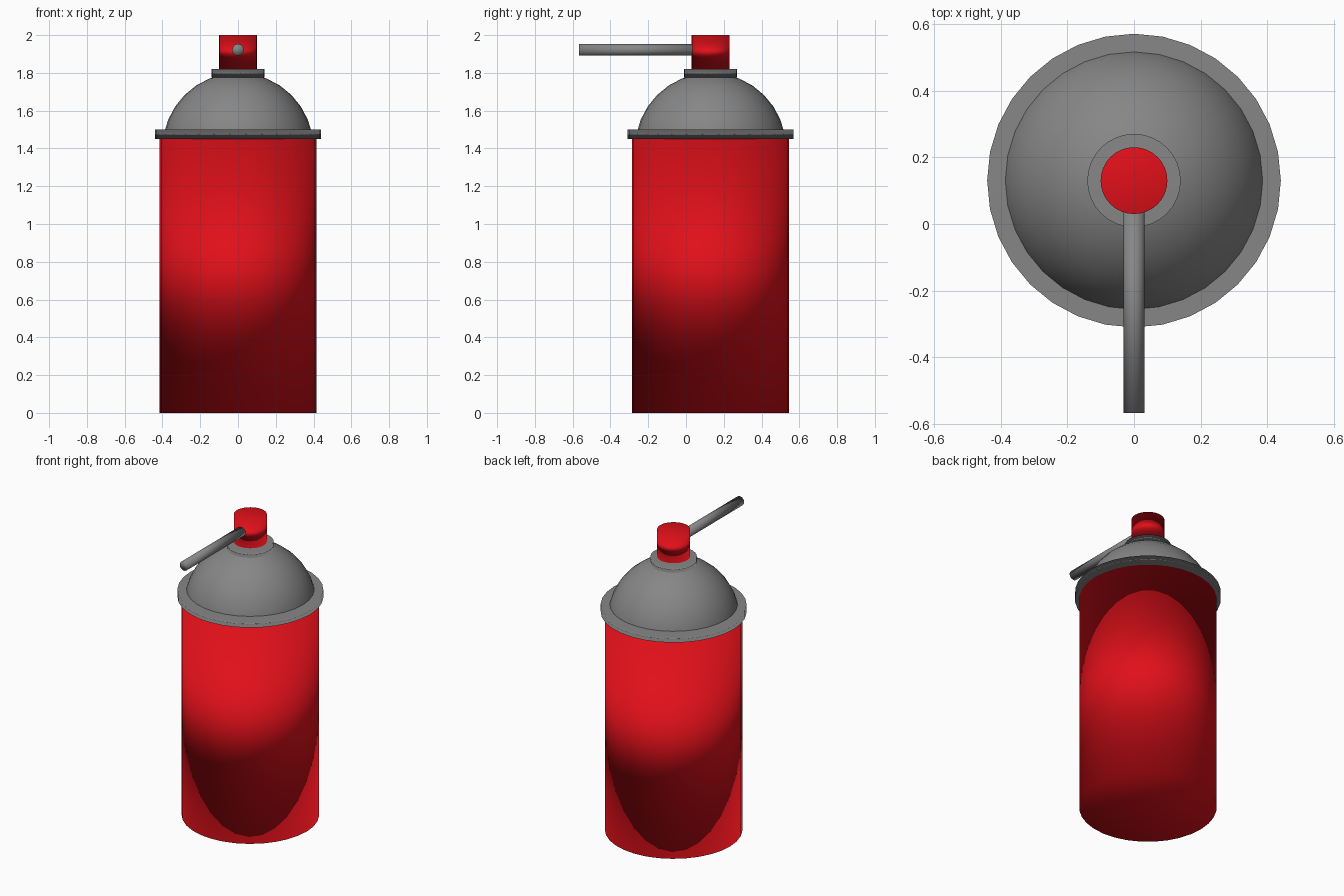
import bpy
from math import radians

if "Cube" in bpy.data.objects:
    bpy.data.objects.remove(bpy.data.objects["Cube"])

CY = 0.13  # the can sits behind the origin because the straw sticks out in front


def paint(name, color):
    mat = bpy.data.materials.new(name)
    mat.diffuse_color = color
    mat.use_nodes = True
    mat.node_tree.nodes["Principled BSDF"].inputs["Base Color"].default_value = mat.diffuse_color
    return mat


red = paint("red_paint", (0.75, 0.005, 0.01, 1))
grey = paint("grey_metal", (0.24, 0.24, 0.24, 1))


def finish(name, mat):
    ob = bpy.context.object
    ob.name = ob.data.name = name
    ob.data.materials.append(mat)
    bpy.ops.object.shade_smooth()
    return ob


def upright(name, radius, z0, z1, mat):
    bpy.ops.mesh.primitive_cylinder_add(vertices=32, radius=radius, depth=z1 - z0,
                                        location=(0, CY, (z0 + z1) / 2))
    ob = finish(name, mat)
    # Soft shading over the edges, led by the large caps
    ob.modifiers.new("soft_shading", "WEIGHTED_NORMAL").mode = "FACE_AREA"


# Can body and rolled rim
upright("can_body", 0.415, 0, 1.45, red)
upright("rim", 0.44, 1.45, 1.5, grey)

# Domed shoulder, its lower half hidden in the can
bpy.ops.mesh.primitive_uv_sphere_add(segments=32, ring_count=16, radius=0.4,
                                     location=(0, CY, 1.4))
finish("dome", grey)

# Valve collar and spray button
upright("valve_collar", 0.14, 1.775, 1.82, grey)
upright("spray_button", 0.1, 1.82, 2.0, red)

# Straw running forward out of the button
y0, y1 = -0.567, 0.06
bpy.ops.mesh.primitive_cylinder_add(vertices=32, radius=0.031, depth=y1 - y0,
                                    location=(0, (y0 + y1) / 2, 1.922),
                                    rotation=(radians(90), 0, 0))
finish("straw", grey)
